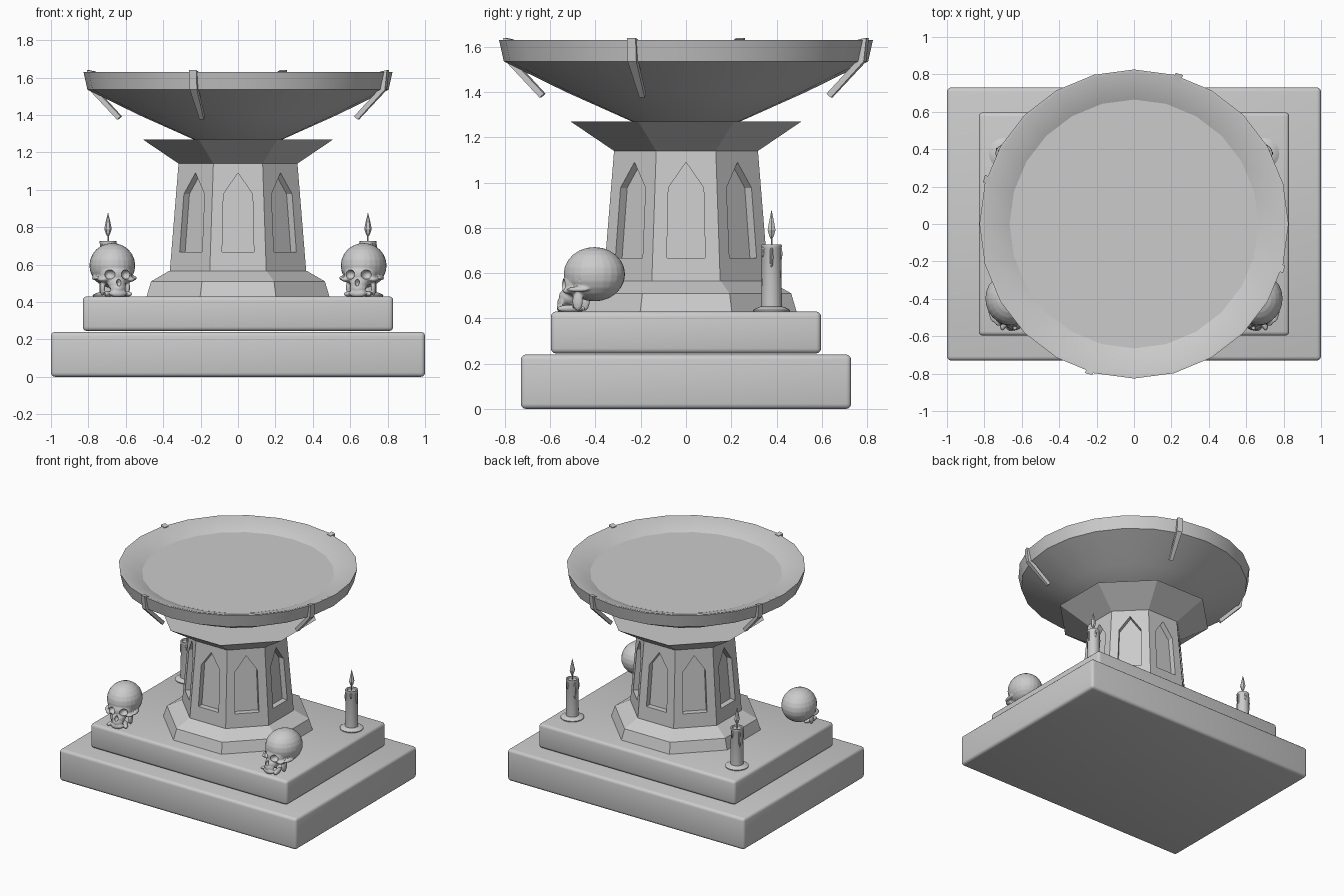
import bpy, bmesh, math
from mathutils import Vector, Matrix

if "Cube" in bpy.data.objects:
    bpy.data.objects.remove(bpy.data.objects["Cube"])


def make(name, bm, smooth=None):
    bmesh.ops.recalc_face_normals(bm, faces=bm.faces)
    me = bpy.data.meshes.new(name)
    bm.to_mesh(me)
    bm.free()
    ob = bpy.data.objects.new(name, me)
    bpy.context.collection.objects.link(ob)
    if smooth:
        shade(ob, smooth)
    return ob


def shade(ob, angle):
    bpy.ops.object.select_all(action='DESELECT')
    ob.select_set(True)
    bpy.context.view_layer.objects.active = ob
    bpy.ops.object.shade_smooth_by_angle(angle=math.radians(angle))


def lathe(bm, prof, n, offset=0.0, at=(0, 0)):
    """Revolve (radius, z) points; radius 0 makes a pole, open ends are capped."""
    rings = []
    for r, z in prof:
        if r == 0:
            rings.append([bm.verts.new((at[0], at[1], z))] * n)
        else:
            rings.append([bm.verts.new((at[0] + r * math.cos(offset + math.tau * i / n),
                                        at[1] + r * math.sin(offset + math.tau * i / n), z))
                          for i in range(n)])
    for a, b in zip(rings, rings[1:]):
        for i in range(n):
            j = (i + 1) % n
            vs = list(dict.fromkeys((a[i], a[j], b[j], b[i])))
            if len(vs) > 2:
                bm.faces.new(vs)
    for ring, (r, z) in ((rings[0], prof[0]), (rings[-1], prof[-1])):
        if r:
            bm.faces.new(ring)


def ball(bm, c, s, rot=None, seg=24):
    m = Matrix.Translation(c) @ (rot or Matrix()) @ Matrix.Diagonal((*s, 1))
    bmesh.ops.create_uvsphere(bm, u_segments=seg, v_segments=seg // 2, radius=1, matrix=m)


def apply_mods(ob):
    bpy.ops.object.select_all(action='DESELECT')
    ob.select_set(True)
    bpy.context.view_layer.objects.active = ob
    for m in list(ob.modifiers):
        bpy.ops.object.modifier_apply(modifier=m.name)


# stepped base slabs
for name, x, y, z0, z1 in (("lower_slab", 1.0, .73, 0, .24), ("upper_slab", .83, .597, .245, .43)):
    bm = bmesh.new()
    bmesh.ops.create_cube(bm, size=2, matrix=Matrix.Translation((0, 0, (z0 + z1) / 2))
                          @ Matrix.Diagonal((x, y, (z1 - z0) / 2, 1)))
    bmesh.ops.bevel(bm, geom=bm.edges[:], offset=.022, segments=3, profile=.5, affect='EDGES')
    make(name, bm, 40)

# octagonal foot and flared capital (apothem to corner radius by K)
K = 1 / math.cos(math.pi / 8)
bm = bmesh.new()
lathe(bm, [(r * K, z) for r, z in ((.49, .425), (.465, .51), (.37, .565))], 8, math.pi / 8)
make("pedestal_foot", bm)
bm = bmesh.new()
lathe(bm, [(r * K, z) for r, z in ((.318, 1.14), (.51, 1.27))], 8, math.pi / 8)
make("capital", bm)

# column: eight leaning sides, each with a recessed pointed niche
bm = bmesh.new()
T, A0, Z0, A1, Z1 = math.tan(math.pi / 8), .365, .56, .318, 1.14
arch = [(-.085, .667), (.085, .667), (.078, .977), (0, 1.09), (-.078, .977)]
for k in range(8):
    rot = Matrix.Rotation(k * math.pi / 4, 4, 'Z')

    def vert(x, z, d=0):
        a = A0 + (A1 - A0) * (z - Z0) / (Z1 - Z0) - d
        return bm.verts.new(rot @ Vector((x, -a, z)))
    bl, br = vert(-A0 * T, Z0), vert(A0 * T, Z0)
    tr, tl = vert(A1 * T, Z1), vert(-A1 * T, Z1)
    p = [vert(x, z) for x, z in arch]
    q = [vert(x, z, .042) for x, z in arch]
    for f in ((bl, br, p[1], p[0]), (br, tr, p[2], p[1]), (tr, p[3], p[2]), (tr, tl, p[3]),
              (tl, p[4], p[3]), (tl, bl, p[0], p[4]), q):
        bm.faces.new(f)
    for i in range(5):
        j = (i + 1) % 5
        bm.faces.new((p[i], p[j], q[j], q[i]))
bmesh.ops.remove_doubles(bm, verts=bm.verts, dist=1e-4)
make("column", bm)

# shallow bowl and its liquid
bm = bmesh.new()
lathe(bm, [(0, 1.265), (.235, 1.268), (.53, 1.4), (.805, 1.535), (.826, 1.63), (.81, 1.63),
           (.66, 1.572), (.25, 1.36), (0, 1.34)], 24)
make("bowl", bm, 30)
bm = bmesh.new()
bmesh.ops.create_circle(bm, cap_ends=True, segments=24, radius=.665,
                        matrix=Matrix.Translation((0, 0, 1.575)))
make("liquid", bm)

# four claws hooked over the rim
bm = bmesh.new()
path = [((.80, 1.632), (.80, 1.618)), ((.838, 1.64), (.818, 1.615)),
        ((.826, 1.535), (.80, 1.545)), ((.672, 1.375), (.652, 1.393))]
for k in range(4):
    rot = Matrix.Rotation(math.radians(73.2 + 90 * k), 4, 'Z')
    rings = []
    for i, (o, n) in enumerate(path):
        w = .012 if i == 3 else .02
        rings.append([bm.verts.new(rot @ Vector((r, s * w, z)))
                      for (r, z), s in ((o, -1), (o, 1), (n, 1), (n, -1))])
    for a, b in zip(rings, rings[1:]):
        for i in range(4):
            j = (i + 1) % 4
            bm.faces.new((a[i], a[j], b[j], b[i]))
    bm.faces.new(rings[0])
    bm.faces.new(rings[-1])
make("rim_claws", bm)


# skull: fused ellipsoids with carved sockets, local origin at cranium centre, facing -y
def skull(name, side):
    bm = bmesh.new()
    ball(bm, (0, 0, .012), (.122, .137, .12))                   # cranium
    ball(bm, (0, -.075, -.035), (.088, .07, .065))              # brow and upper face
    ball(bm, (0, -.11, -.088), (.048, .05, .04))                # upper jaw
    for s in (-1, 1):
        ball(bm, (s * .075, -.095, -.062), (.026, .032, .014))  # cheekbone
        ball(bm, (s * .105, -.05, -.055), (.014, .05, .012))    # cheek arch
        ball(bm, (s * .068, -.06, -.105), (.014, .024, .045))   # jaw branch
        ball(bm, (s * .045, -.1, -.14), (.018, .06, .017),
             Matrix.Rotation(s * .45, 4, 'Z'))                  # jaw side
    ball(bm, (0, -.145, -.138), (.045, .023, .022))             # chin
    for i in range(-3, 4):                                      # teeth
        ball(bm, (i * .012, -.16 + abs(i) ** 2 * .0025, -.112), (.007, .009, .018), seg=8)
    ob = make(name, bm)
    m = ob.modifiers.new("fuse", 'REMESH')
    m.mode, m.voxel_size = 'VOXEL', .0055
    m = ob.modifiers.new("soften", 'SMOOTH')
    m.factor, m.iterations = .5, 3
    apply_mods(ob)
    bm = bmesh.new()
    for s in (-1, 1):
        ball(bm, (s * .046, -.142, -.036), (.029, .045, .027), seg=16)
        ball(bm, (s * .13, -.052, -.022), (.022, .032, .03), seg=16)
    ball(bm, (0, -.16, -.078), (.013, .03, .02), seg=12)
    cut = make("socket_cutter", bm)
    m = ob.modifiers.new("carve", 'BOOLEAN')
    m.operation, m.object, m.solver = 'DIFFERENCE', cut, 'EXACT'
    apply_mods(ob)
    bpy.data.objects.remove(cut)
    ob.matrix_world = (Matrix.Translation((side * .672, -.405, .583))
                       @ Matrix.Rotation(-side * math.radians(13), 4, 'Z'))
    shade(ob, 40)


# candle with wax pool, drips, wick and flame
def candle(name, x, y):
    bm = bmesh.new()
    lathe(bm, [(.08, .428), (.082, .437), (.068, .445), (.05, .452)], 20, at=(x, y))
    lathe(bm, [(.046, .43), (.043, .71), (.046, .718), (.044, .727), (.034, .727), (.03, .718)],
          16, at=(x, y))
    for i, (top, h) in enumerate(((.72, .1), (.715, .06), (.72, .14), (.715, .08), (.72, .05))):
        a = 1.3 * i
        ball(bm, (x + .042 * math.cos(a), y + .042 * math.sin(a), top - h / 2),
             (.008, .008, h / 2), seg=8)
    make(name, bm, 40)
    bm = bmesh.new()
    lathe(bm, [(.004, .715), (.004, .77)], 6, at=(x, y))
    lathe(bm, [(0, .745), (.012, .765), (.02, .79), (.012, .83), (0, .88)], 6, at=(x, y))
    make(name + "_flame", bm)


for tag, s in (("left", -1), ("right", 1)):
    skull(tag + "_skull", s)
    candle(tag + "_candle", s * .695, .378)
